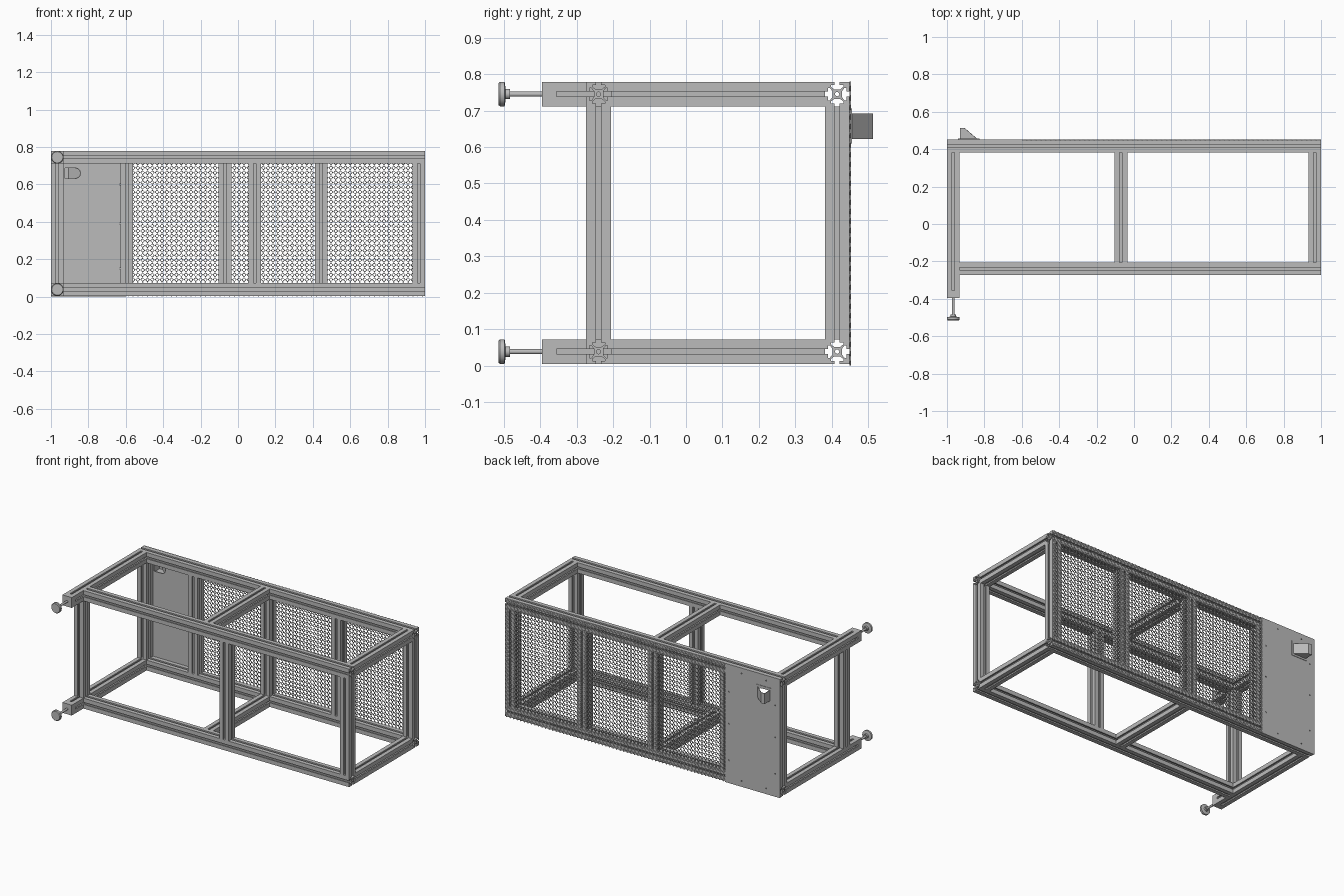
import bpy, bmesh, math
from mathutils import Matrix, Vector

if "Cube" in bpy.data.objects:
    bpy.data.objects.remove(bpy.data.objects["Cube"], do_unlink=True)

metal = bpy.data.materials.new("aluminium_grey")
metal.use_nodes = True
GREY = (0.5, 0.5, 0.5, 1)
metal.diffuse_color = GREY
metal.node_tree.nodes["Principled BSDF"].inputs["Base Color"].default_value = GREY

H = 0.034                                # half width of a rail
FRONT, BACK = -0.24, 0.415               # rail centres in y
LOW, HIGH = 0.038, 0.745                 # rail centres in z
LEFT, RIGHT = 1 - H, H - 1               # end rail centres in x
PLATE_Y, PLATE_H = 0.453, 0.78
JOINT = -0.6                             # where solid and perforated panels meet
UPRIGHT = Matrix.Rotation(math.pi / 2, 4, "X")   # local xy becomes world xz


def finish(name, bm, matrix=None):
    bmesh.ops.recalc_face_normals(bm, faces=bm.faces)
    mesh = bpy.data.meshes.new(name)
    bm.to_mesh(mesh)
    bm.free()
    mesh.materials.append(metal)
    obj = bpy.data.objects.new(name, mesh)
    bpy.context.collection.objects.link(obj)
    if matrix:
        obj.matrix_world = matrix
    return obj


def circle(x, y, r, n):
    return [(x + r * math.cos(math.tau * i / n), y + r * math.sin(math.tau * i / n))
            for i in range(n)]


def extrude_loops(name, loops, depth, matrix):
    """Fill an outline with holes and extrude it along local z."""
    bm = bmesh.new()
    for loop in loops:
        verts = [bm.verts.new((x, y, 0)) for x, y in loop]
        for i, v in enumerate(verts):
            bm.edges.new((verts[i - 1], v))
    bmesh.ops.triangle_fill(bm, use_beauty=True, edges=bm.edges[:], normal=(0, 0, 1))
    new = bmesh.ops.extrude_face_region(bm, geom=bm.faces[:], use_keep_orig=True)
    moved = [g for g in new["geom"] if isinstance(g, bmesh.types.BMVert)]
    bmesh.ops.translate(bm, verts=moved, vec=(0, 0, depth))
    return finish(name, bm, matrix)


# T-slot cross-section: one side turned four times, plus the centre bore
S, W, C, LIP, MID, DEEP = 0.007, 0.017, 0.008, 0.025, 0.020, 0.013
half = [(S, H), (S, LIP), (W, LIP), (W, MID), (C, DEEP)]
side = [(H, H)] + half + [(-x, y) for x, y in reversed(half)]
section = []
for turn in range(4):
    for x, y in side:
        for _ in range(turn):
            x, y = -y, x
        section.append((x, y))
bore = circle(0, 0, 0.006, 12)


def rail(name, start, end, loops=(section, bore)):
    start, end = Vector(start), Vector(end)
    axis = end - start
    turn = axis.to_track_quat("Z", "Y").to_matrix().to_4x4()
    return extrude_loops(name, loops, axis.length, Matrix.Translation(start) @ turn)


# Horizontal rails, the same at bottom and top
for level, z in (("lower", LOW), ("upper", HIGH)):
    rail(level + "_back_rail", (-1, BACK, z), (1, BACK, z))
    rail(level + "_front_rail", (RIGHT + H, FRONT, z), (1, FRONT, z))
    rail(level + "_right_rail", (RIGHT, -0.355, z), (RIGHT, BACK - H, z))
    rail(level + "_middle_rail", (-0.07, FRONT + H, z), (-0.07, BACK - H, z))
    rail(level + "_left_rail", (LEFT, FRONT + H, z), (LEFT, BACK - H, z))
    # Solid end block that holds the levelling foot
    square = [(H, H), (-H, H), (-H, -H), (H, -H)]
    rail(level + "_end_block", (RIGHT, -0.395, z), (RIGHT, -0.355, z), (square,))

    # Levelling foot: pad, nut and rod turned around y
    bm = bmesh.new()
    outline = [(-0.515, 0), (-0.515, 0.030), (-0.510, H), (-0.498, H), (-0.495, 0.014),
               (-0.483, 0.014), (-0.483, 0.007), (-0.39, 0.007)]
    verts = [bm.verts.new((r, y, 0)) for y, r in outline]
    edges = [bm.edges.new(pair) for pair in zip(verts, verts[1:])]
    bmesh.ops.spin(bm, geom=verts + edges, cent=(0, 0, 0), axis=(0, 1, 0),
                   angle=math.tau, steps=24, use_duplicate=False)
    bmesh.ops.remove_doubles(bm, verts=bm.verts, dist=0.0001)
    foot = finish(level + "_foot", bm, Matrix.Translation((RIGHT, 0, z)))
    bpy.ops.object.select_all(action="DESELECT")
    foot.select_set(True)
    bpy.context.view_layer.objects.active = foot
    bpy.ops.object.shade_smooth_by_angle()

# Upright posts between the rails
for row, y, places in (("front", FRONT, (RIGHT, 0.09, LEFT)),
                       ("back", BACK, (RIGHT, -0.595, -0.07, 0.445, LEFT))):
    for i, x in enumerate(places):
        rail(f"{row}_post_{i + 1}", (x, y, LOW + H), (x, y, HIGH - H))

# Solid back panel with a rounded socket opening and screw holes
mid_z, r = 0.66, 0.028
opening = [(-0.925, mid_z + r), (-0.925, mid_z - r)]
for i in range(9):
    a = math.pi * (i / 8 - 0.5)
    opening.append((-0.87 + r * math.cos(a), mid_z + r * math.sin(a)))
outline = [(-1, 0), (JOINT, 0), (JOINT, PLATE_H), (-1, PLATE_H)]
screws = [circle(x, z, 0.004, 6) for x in (RIGHT, -0.63) for z in (0.15, 0.39, 0.6)]
screws += [circle(x, z, 0.004, 6) for x in (-0.9, -0.72) for z in (LOW, HIGH)]
extrude_loops("solid_back_panel", [outline, opening] + screws, 0.004,
              Matrix.Translation((0, PLATE_Y, 0)) @ UPRIGHT)

# Flange around the socket opening
flange = [(-0.94, 0.61), (-0.825, 0.61), (-0.825, 0.705), (-0.94, 0.705)]
extrude_loops("socket_flange", [flange, opening], 0.003,
              Matrix.Translation((0, PLATE_Y + 0.003, 0)) @ UPRIGHT)

# Wedge-shaped socket hood, open towards the panel and the top
bm = bmesh.new()
plan = [(-0.93, PLATE_Y), (-0.93, 0.513), (-0.905, 0.513), (-0.835, PLATE_Y)]
low, high = [[bm.verts.new((x, y, z)) for x, y in plan] for z in (0.622, 0.692)]
bm.faces.new(low)
for i in range(3):
    bm.faces.new((low[i], low[i + 1], high[i + 1], high[i]))
hood = finish("socket_hood", bm)
hood.modifiers.new("thickness", "SOLIDIFY").thickness = 0.003

# Perforated back panel: one holed cell repeated in two directions
COLS, ROWS = 62, 30
px, pz = (1 - JOINT) / COLS, PLATE_H / ROWS
bm = bmesh.new()
ring = circle(0, 0, 0.0068, 8)
inner = [bm.verts.new((x, y, 0)) for x, y in ring]
outer = [bm.verts.new((round(x * 100) and math.copysign(px / 2, x) if abs(x) > 0.001 else 0,
                       math.copysign(pz / 2, y) if abs(y) > 0.001 else 0, 0))
         for x, y in ring]
for i in range(8):
    bm.faces.new((outer[i - 1], outer[i], inner[i], inner[i - 1]))
place = Matrix.Translation((JOINT + px / 2, PLATE_Y, pz / 2)) @ UPRIGHT
panel = finish("perforated_back_panel", bm, place)
for count, step in ((COLS, (px, 0, 0)), (ROWS, (0, pz, 0))):
    array = panel.modifiers.new("repeat", "ARRAY")
    array.count = count
    array.use_relative_offset = False
    array.use_constant_offset = True
    array.constant_offset_displace = step
    array.use_merge_vertices = True
    array.merge_threshold = 0.0005
# Keep the thickness on the frame side whichever way the cell faces
facing = 1 if panel.data.polygons[0].normal.z > 0 else -1
solid = panel.modifiers.new("thickness", "SOLIDIFY")
solid.thickness, solid.offset = 0.004, facing
